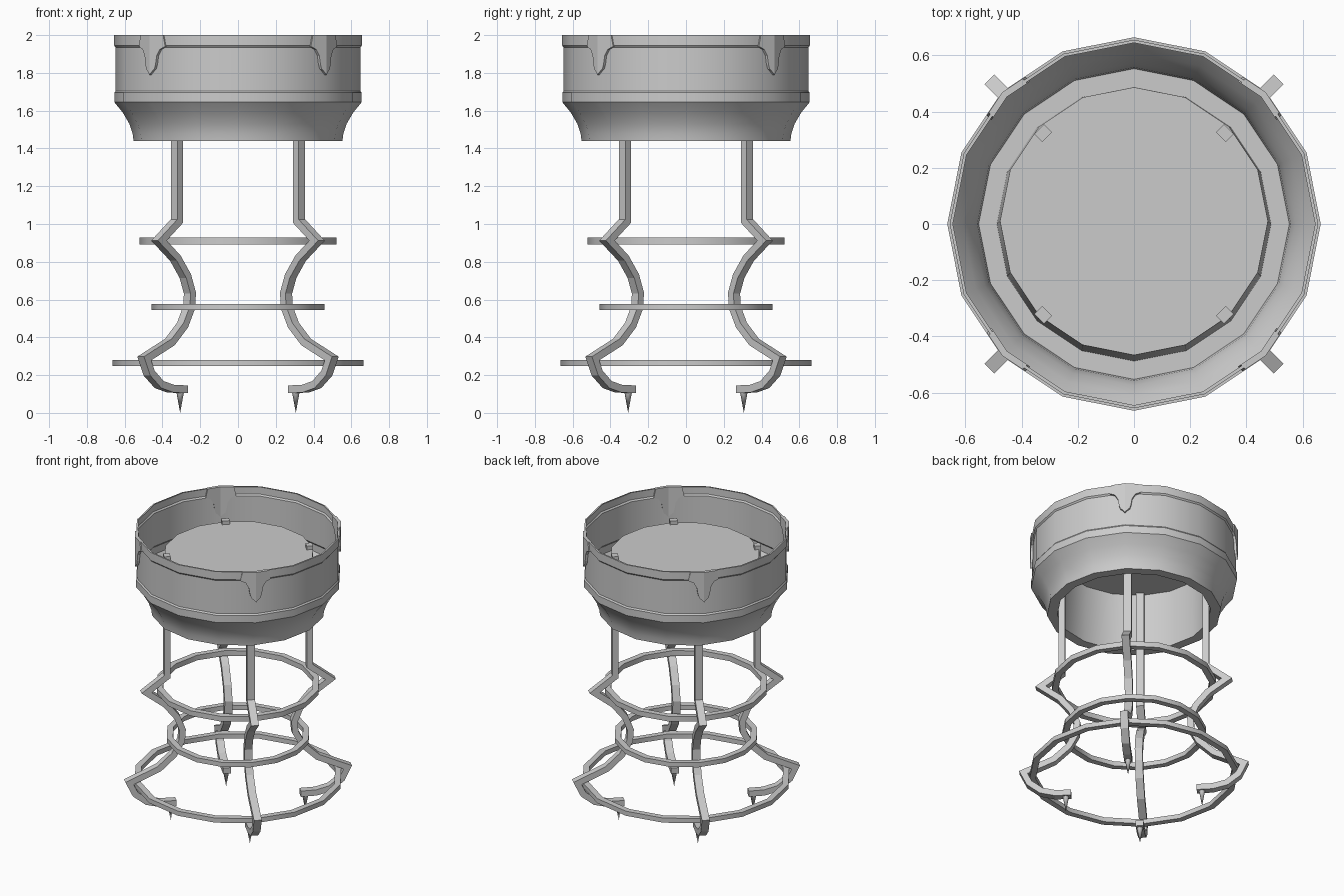
import bpy, bmesh, math
from mathutils import Vector, Matrix

if "Cube" in bpy.data.objects:
    bpy.data.objects.remove(bpy.data.objects["Cube"])

SIDES = 16


def finish(name, bm, smooth=None):
    bmesh.ops.recalc_face_normals(bm, faces=bm.faces)
    me = bpy.data.meshes.new(name)
    bm.to_mesh(me)
    bm.free()
    ob = bpy.data.objects.new(name, me)
    bpy.context.collection.objects.link(ob)
    if smooth:
        bpy.ops.object.select_all(action='DESELECT')
        ob.select_set(True)
        bpy.context.view_layer.objects.active = ob
        bpy.ops.object.shade_smooth_by_angle(angle=math.radians(smooth))
    return ob


def lathe(name, profile, closed=False, cap_end=False, shift=None, smooth=30):
    """Revolve (radius, z) points around z; shift moves the last loop."""
    bm = bmesh.new()
    loops = []
    for r, z in profile:
        loops.append([bm.verts.new((r * math.cos(a), r * math.sin(a), z))
                      for a in (i * math.tau / SIDES for i in range(SIDES))])
    if shift:
        for v in loops[-1]:
            v.co += Vector(shift)
    pairs = list(zip(loops, loops[1:]))
    if closed:
        pairs.append((loops[-1], loops[0]))
    for lo, hi in pairs:
        for i in range(SIDES):
            j = (i + 1) % SIDES
            bm.faces.new((lo[i], lo[j], hi[j], hi[i]))
    if cap_end:
        bm.faces.new(loops[-1])
    return finish(name, bm, smooth)


def sweep(path, half_depth, half_width):
    """Rectangular bar along (radius, z) points with mitred corners."""
    bm = bmesh.new()
    pts = [Vector(p) for p in path]
    rings = []
    for i, p in enumerate(pts):
        d0 = (p - pts[i - 1]).normalized() if i else (pts[1] - p).normalized()
        d1 = (pts[i + 1] - p).normalized() if i < len(pts) - 1 else d0
        n0, n1 = Vector((-d0.y, d0.x)), Vector((-d1.y, d1.x))
        m = (n0 + n1).normalized()
        m *= half_depth / max(m.dot(n0), 0.5)
        rings.append([bm.verts.new((p.x + s * m.x, w * half_width, p.y + s * m.y))
                      for s, w in ((-1, -1), (1, -1), (1, 1), (-1, 1))])
    for a, b in zip(rings, rings[1:]):
        for k in range(4):
            bm.faces.new((a[k], a[(k + 1) % 4], b[(k + 1) % 4], b[k]))
    bm.faces.new(rings[0])
    bm.faces.new(rings[-1])
    return bm


# Bowl wall with raised rim bands and a flat bottom ledge
lathe("bowl", [(0.488, 1.44), (0.553, 1.44), (0.558, 1.48), (0.575, 1.53),
               (0.61, 1.59), (0.655, 1.645), (0.655, 1.695), (0.648, 1.705),
               (0.648, 1.935), (0.656, 1.945), (0.656, 2.0), (0.645, 2.0)])

# Raised drum inside the bowl, open below
lathe("inner_drum", [(0.488, 1.44), (0.477, 1.83)], cap_end=True, shift=(0, 0.01, 0))

# Hoops around the legs
for name, r, z, h in (("upper_hoop", 0.522, 0.91, 0.018),
                      ("middle_hoop", 0.458, 0.56, 0.016),
                      ("lower_hoop", 0.665, 0.265, 0.016)):
    lathe(name, [(r, z - h), (r, z + h), (r - 0.04, z + h), (r - 0.04, z - h)], closed=True)

# Half outline of the rim ornament: (half width, z)
ornament = [(0.085, 2.0), (0.098, 1.94), (0.065, 1.925), (0.045, 1.89),
            (0.038, 1.845), (0.03, 1.82), (0.018, 1.81), (0.0, 1.79)]
leg_path = [(0.458, 1.855), (0.458, 1.015), (0.592, 0.912), (0.47, 0.82),
            (0.395, 0.725), (0.36, 0.635), (0.365, 0.56), (0.415, 0.465),
            (0.51, 0.375), (0.702, 0.288), (0.665, 0.21), (0.59, 0.15),
            (0.50, 0.127), (0.40, 0.126)]

for k, corner in enumerate(("back_right", "back_left", "front_left", "front_right")):
    turn = Matrix.Rotation(math.radians(45 + 90 * k), 4, 'Z')

    # Curved leg
    bm = sweep(leg_path, 0.02, 0.025)
    bm.transform(turn)
    finish(corner + "_leg", bm)

    # Spiked foot
    bm = bmesh.new()
    bmesh.ops.create_cone(bm, cap_ends=True, segments=8, radius1=0.0, radius2=0.021,
                          depth=0.11, matrix=Matrix.Translation((0.433, 0, 0.06)))
    lowest = min(v.co.z for v in bm.verts)
    for v in bm.verts:
        if v.co.z < lowest + 0.01:
            v.co.z = 0.0
    bmesh.ops.remove_doubles(bm, verts=bm.verts, dist=0.0005)
    bm.transform(turn)
    finish(corner + "_spike", bm, 60)

    # Ornament folded over the bowl corner, showing inside and outside
    bm = bmesh.new()
    slope = math.tan(math.pi / SIDES)
    rows = []
    for w, z in ornament:
        rows.append([[bm.verts.new((r - abs(y) * slope, y, z)) for y in (-w, 0, w)]
                     for r in (0.640, 0.663)])
    for a, b in zip(rows, rows[1:]):
        for s in (0, 1):
            for c in (0, 1):
                bm.faces.new((a[s][c], a[s][c + 1], b[s][c + 1], b[s][c]))
        for c in (0, 2):
            bm.faces.new((a[0][c], a[1][c], b[1][c], b[0][c]))
    for c in (0, 1):
        bm.faces.new((rows[0][0][c], rows[0][0][c + 1], rows[0][1][c + 1], rows[0][1][c]))
    bmesh.ops.remove_doubles(bm, verts=bm.verts, dist=0.0005)
    bm.transform(turn)
    finish(corner + "_ornament", bm)
